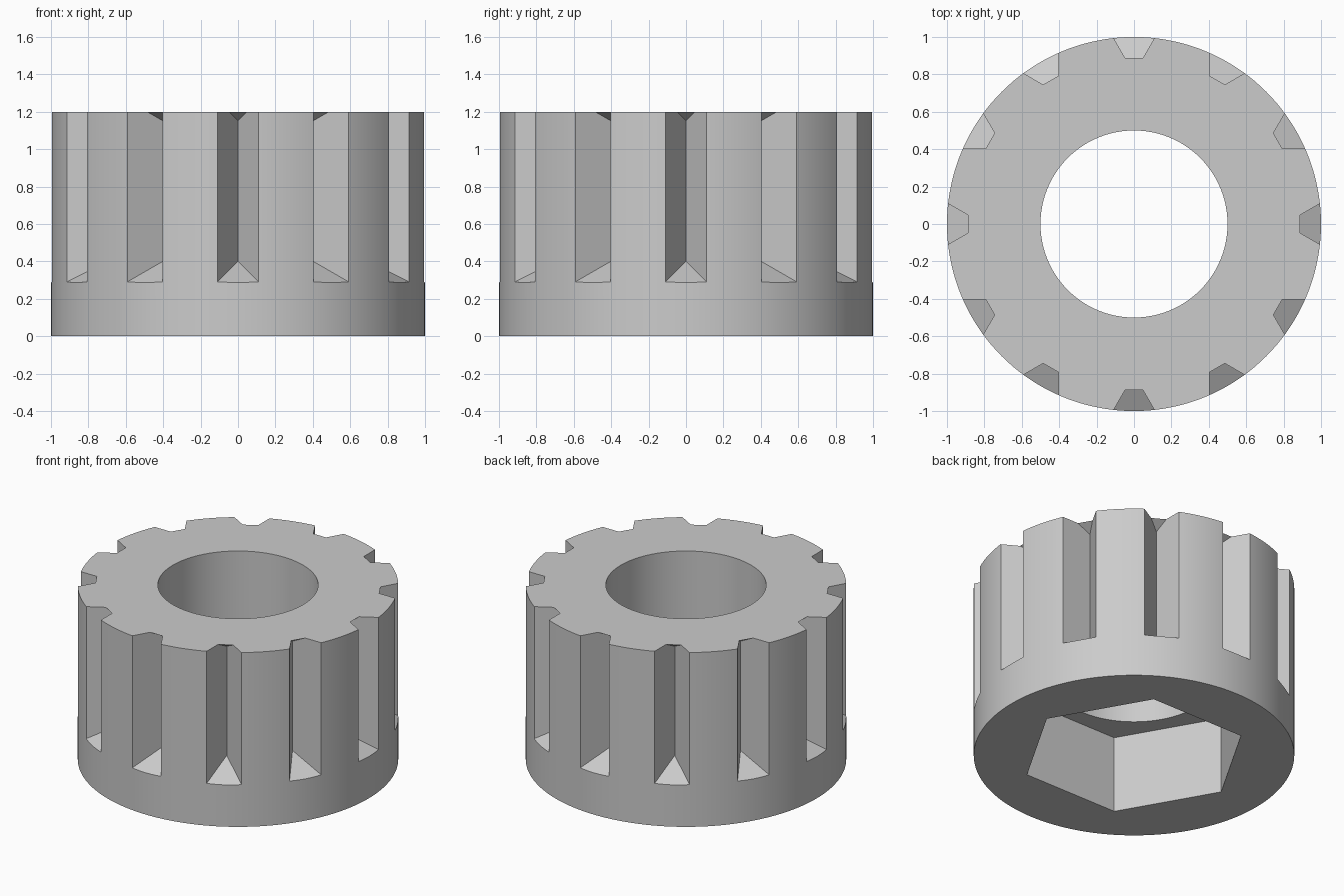
import bpy
import math
from mathutils import Matrix, Vector

if "Cube" in bpy.data.objects:
    bpy.data.objects.remove(bpy.data.objects["Cube"], do_unlink=True)

HEIGHT = 1.2
GROOVES = 12
SLOPE = math.tan(math.radians(30))

grey = bpy.data.materials.new("plain grey")
grey.use_nodes = True
colour = (0.6, 0.6, 0.6, 1)
grey.diffuse_color = colour
grey.node_tree.nodes["Principled BSDF"].inputs["Base Color"].default_value = colour


def cylinder(name, sides, radius, low, high):
    """Upright prism with its first corner on the x axis."""
    bpy.ops.mesh.primitive_cylinder_add(
        vertices=sides, radius=radius, depth=high - low,
        location=(0, 0, (low + high) / 2))
    obj = bpy.context.object
    obj.name = name
    obj.data.transform(Matrix.Rotation(math.pi / 2, 4, "Z"))
    obj.data.materials.append(grey)
    return obj


def groove_cutter(name):
    """Ring of V-shaped wedges whose ends slope outward."""
    root, rim, low, high = 0.805, 1.2, 0.4, 1.152
    reach = (rim - root) * SLOPE
    wedge = [Vector((root, 0, low)), Vector((root, 0, high))]
    for side in (-reach, reach):
        wedge += [Vector((rim, side, low - reach)), Vector((rim, side, high + reach))]
    sides = [(0, 1, 3, 2), (0, 4, 5, 1), (2, 3, 5, 4), (0, 2, 4), (1, 5, 3)]
    verts, faces = [], []
    for i in range(GROOVES):
        turn = Matrix.Rotation(math.tau * i / GROOVES, 3, "Z")
        start = len(verts)
        verts += [turn @ v for v in wedge]
        faces += [[start + k for k in reversed(f)] for f in sides]
    mesh = bpy.data.meshes.new(name)
    mesh.from_pydata(verts, [], faces)
    mesh.materials.append(grey)
    obj = bpy.data.objects.new(name, mesh)
    bpy.context.collection.objects.link(obj)
    return obj


def cut(body, cutter):
    cutter.hide_render = True
    bpy.ops.object.select_all(action="DESELECT")
    body.select_set(True)
    bpy.context.view_layer.objects.active = body
    mod = body.modifiers.new(cutter.name, "BOOLEAN")
    mod.operation = "DIFFERENCE"
    mod.solver = "EXACT"
    mod.object = cutter
    bpy.ops.object.modifier_apply(modifier=mod.name)
    bpy.data.objects.remove(cutter, do_unlink=True)


# Round body
knob = cylinder("grooved_knob", 144, 1, 0, HEIGHT)

# Through bore, hexagonal pocket underneath, and grip grooves
cut(knob, cylinder("bore_cutter", 96, 0.5, -0.2, HEIGHT + 0.2))
cut(knob, cylinder("hex_pocket_cutter", 6, 0.71, -0.3, 0.53))

# Wedge winding is made consistent before cutting
grooves = groove_cutter("groove_cutter")
bpy.ops.object.select_all(action="DESELECT")
grooves.select_set(True)
bpy.context.view_layer.objects.active = grooves
bpy.ops.object.mode_set(mode="EDIT")
bpy.ops.mesh.select_all(action="SELECT")
bpy.ops.mesh.normals_make_consistent(inside=False)
bpy.ops.object.mode_set(mode="OBJECT")
cut(knob, grooves)

# Smooth walls with crisp edges
bpy.ops.object.shade_smooth_by_angle(angle=math.radians(20))
